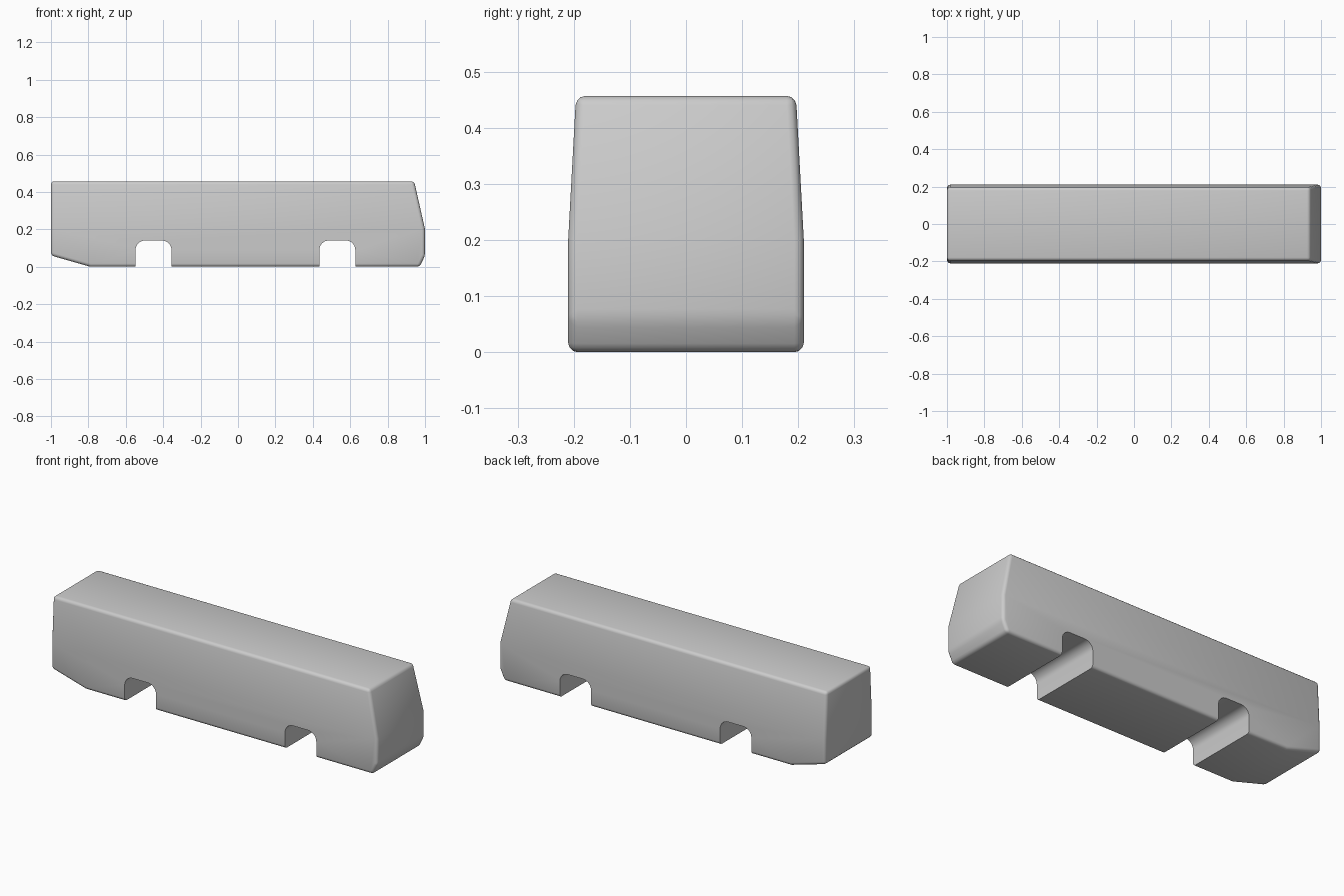
import bpy
import bmesh
import math

cube = bpy.data.objects.get("Cube")
if cube:
    bpy.data.objects.remove(cube, do_unlink=True)

WAIST, TOP = 0.2, 0.457
HALF_LOW, HALF_TOP = 0.21, 0.196

grey = bpy.data.materials.new("plain grey")
grey.use_nodes = True
colour = (0.6, 0.6, 0.6, 1)
grey.diffuse_color = colour
grey.node_tree.nodes["Principled BSDF"].inputs["Base Color"].default_value = colour


def make_object(name, bm):
    bmesh.ops.recalc_face_normals(bm, faces=bm.faces)
    mesh = bpy.data.meshes.new(name)
    bm.to_mesh(mesh)
    bm.free()
    mesh.materials.append(grey)
    obj = bpy.data.objects.new(name, mesh)
    bpy.context.collection.objects.link(obj)
    return obj


def bridge(bm, left, right):
    """Join two matching outlines with quads."""
    for i in range(len(left)):
        j = (i + 1) % len(left)
        bm.faces.new((left[i], left[j], right[j], right[i]))


# Body: long side profile, with the walls leaning in above the waist
lower = [(-1, WAIST), (-1, 0.06), (-0.79, 0), (0.972, 0), (1, 0.06), (1, WAIST)]
upper = [(0.942, TOP), (-1, TOP)]
bm = bmesh.new()
sides = []
for sign in (-1, 1):
    low = [bm.verts.new((x, sign * HALF_LOW, z)) for x, z in lower]
    high = [bm.verts.new((x, sign * HALF_TOP, z)) for x, z in upper]
    bm.faces.new(low)
    bm.faces.new([low[0], low[-1]] + high)
    sides.append(low + high)
bridge(bm, *sides)
body = make_object("body", bm)
bevel = body.modifiers.new("rounded edges", "BEVEL")
bevel.width = 0.017
bevel.segments = 3
bevel.limit_method = "ANGLE"
bevel.angle_limit = math.radians(16)

# Wheel arches: round-topped slots cut right through
def arch_cutter(name, x0, x1, height=0.14, radius=0.05, steps=8):
    outline = [(x0, -0.1), (x1, -0.1)]
    for cx, start in ((x1 - radius, 0), (x0 + radius, 90)):
        for i in range(steps + 1):
            a = math.radians(start + 90 * i / steps)
            outline.append((cx + radius * math.cos(a), height - radius + radius * math.sin(a)))
    bm = bmesh.new()
    ends = []
    for y in (-0.4, 0.4):
        ends.append([bm.verts.new((x, y, z)) for x, z in outline])
        bm.faces.new(ends[-1])
    bridge(bm, *ends)
    cutter = make_object(name, bm)
    cutter.hide_render = True
    return cutter


cutters = [arch_cutter("rear_arch_cutter", -0.548, -0.356),
           arch_cutter("front_arch_cutter", 0.435, 0.627)]
for cutter in cutters:
    cut = body.modifiers.new("arch", "BOOLEAN")
    cut.object = cutter
    cut.operation = "DIFFERENCE"
    cut.solver = "EXACT"

# Bake the cuts into the body, then drop the cutters
bpy.context.view_layer.objects.active = body
for obj in bpy.context.selected_objects:
    obj.select_set(False)
body.select_set(True)
for name in [m.name for m in body.modifiers]:
    bpy.ops.object.modifier_apply(modifier=name)
for cutter in cutters:
    bpy.data.objects.remove(cutter, do_unlink=True)
bpy.ops.object.shade_smooth_by_angle(angle=math.radians(35))
